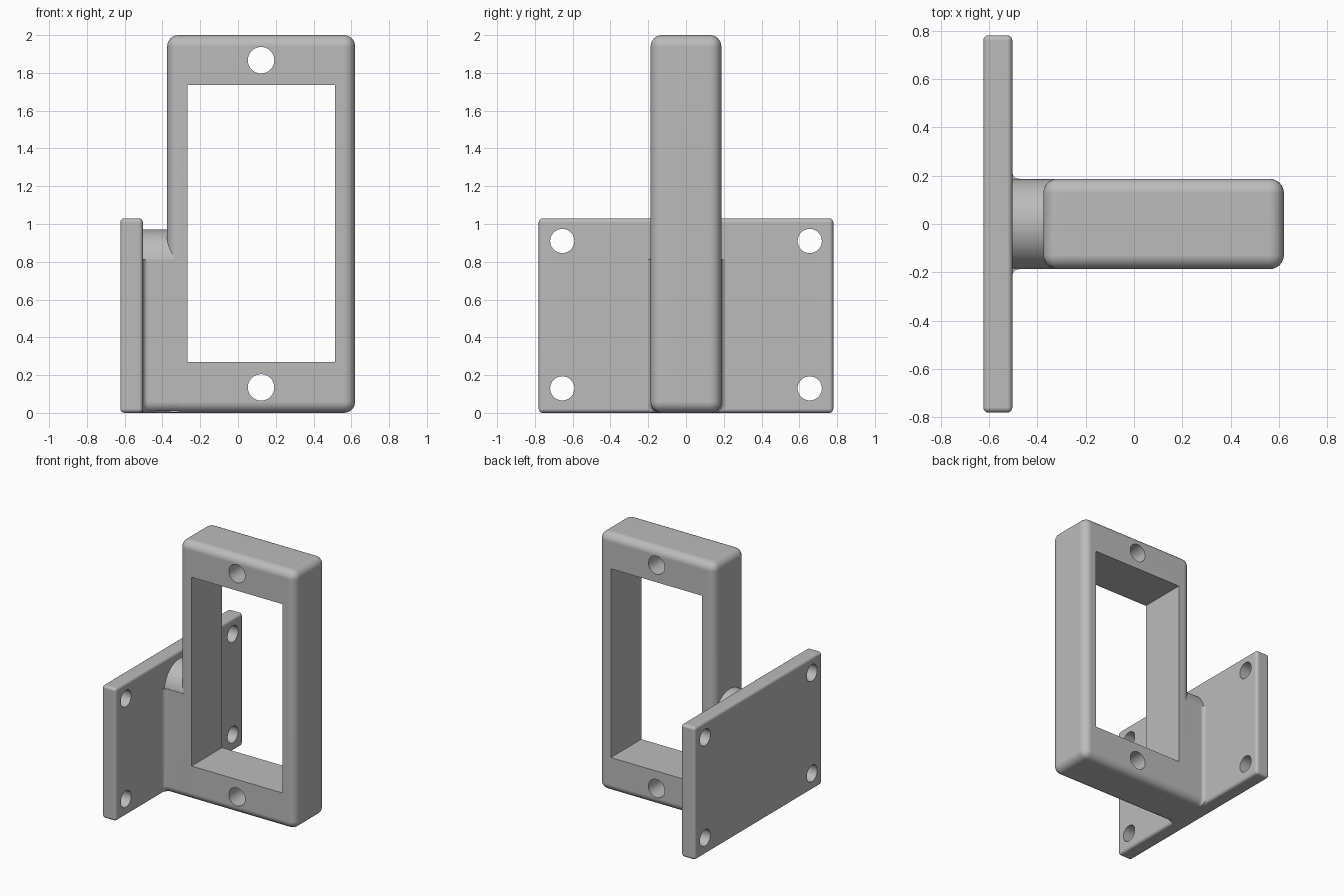
import bpy, bmesh, math
from mathutils import Matrix

if "Cube" in bpy.data.objects:
    bpy.data.objects.remove(bpy.data.objects["Cube"])

grey = bpy.data.materials.new("plain_grey")
grey.diffuse_color = (0.5, 0.5, 0.5, 1)
grey.use_nodes = True
grey.node_tree.nodes["Principled BSDF"].inputs["Base Color"].default_value = grey.diffuse_color


def add_object(name, bm):
    bmesh.ops.recalc_face_normals(bm, faces=bm.faces[:])
    mesh = bpy.data.meshes.new(name)
    bm.to_mesh(mesh)
    bm.free()
    ob = bpy.data.objects.new(name, mesh)
    bpy.context.collection.objects.link(ob)
    mesh.materials.append(grey)
    return ob


def box(name, x0, x1, y0, y1, z0, z1, radius=0.0, segments=6):
    bm = bmesh.new()
    bmesh.ops.create_cube(bm, size=1)
    for v in bm.verts:
        v.co = ((x0 + x1) / 2 + v.co.x * (x1 - x0),
                (y0 + y1) / 2 + v.co.y * (y1 - y0),
                (z0 + z1) / 2 + v.co.z * (z1 - z0))
    if radius:
        bmesh.ops.bevel(bm, geom=bm.edges[:], offset=radius, segments=segments,
                        profile=0.5, affect='EDGES')
    return add_object(name, bm)


def cylinder(name, centre, radius, depth, axis, sides=48):
    bm = bmesh.new()
    turn = Matrix.Rotation(math.pi / 2, 4, 'Y' if axis == 'X' else 'X')
    bmesh.ops.create_cone(bm, cap_ends=True, segments=sides, radius1=radius,
                          radius2=radius, depth=depth,
                          matrix=Matrix.Translation(centre) @ turn)
    return add_object(name, bm)


def combine(ob, other, operation):
    mod = ob.modifiers.new(operation, 'BOOLEAN')
    mod.operation, mod.solver, mod.object = operation, 'EXACT', other
    bpy.context.view_layer.objects.active = ob
    bpy.ops.object.modifier_apply(modifier=mod.name)
    bpy.data.objects.remove(other, do_unlink=True)


HALF = 0.187  # half thickness of the frame

# Upright frame with window and two screw holes
frame = box("frame_bracket", -0.375, 0.62, -HALF, HALF, 0, 2, 0.06, 8)
combine(frame, box("window_cutter", -0.268, 0.514, -1, 1, 0.27, 1.735), 'DIFFERENCE')
for z in (0.135, 1.867):
    combine(frame, cylinder("frame_hole_cutter", (0.122, 0, z), 0.07, 1, 'Y'), 'DIFFERENCE')

# Mounting plate with four screw holes
plate = box("mounting_plate", -0.623, -0.503, -0.78, 0.78, 0, 1.03, 0.022, 4)
for y in (-0.655, 0.655):
    for z in (0.13, 0.91):
        combine(plate, cylinder("plate_hole_cutter", (-0.56, y, z), 0.064, 0.5, 'X'), 'DIFFERENCE')

# Rib: rounded-bottom section lofted along x, flaring into a fillet at the plate
R, TOP, F = 0.06, 0.812, 0.028
stations = [(-0.31, 0)]
for i in range(7):
    a = math.pi / 2 * i / 6
    stations.append((-0.503 + F * (1 - math.sin(a)), F * (1 - math.cos(a))))
stations.append((-0.55, F))
bm = bmesh.new()
rings = []
for x, flare in stations:
    w = HALF + flare
    arc = [(w - R + R * math.sin(math.pi / 2 * i / 8), R - R * math.cos(math.pi / 2 * i / 8))
           for i in range(9)]
    section = arc + [(w, TOP), (-w, TOP)] + [(-y, z) for y, z in reversed(arc)]
    rings.append([bm.verts.new((x, y, z)) for y, z in section])
for a, b in zip(rings, rings[1:]):
    for i in range(len(a)):
        j = (i + 1) % len(a)
        bm.faces.new((a[i], a[j], b[j], b[i]))
bm.faces.new(rings[0])
bm.faces.new(rings[-1])
rib = add_object("rib", bm)

# Round boss on top of the rib
boss = cylinder("rounded_boss", (-0.445, 0, 0.784), 0.186, 0.21, 'X', 64)

# Join everything into one solid
combine(rib, boss, 'UNION')
combine(frame, rib, 'UNION')
combine(frame, plate, 'UNION')

bpy.ops.object.select_all(action='DESELECT')
frame.select_set(True)
bpy.context.view_layer.objects.active = frame
bpy.ops.object.shade_smooth_by_angle(angle=math.radians(30))
weighted = frame.modifiers.new("clean_normals", 'WEIGHTED_NORMAL')
weighted.keep_sharp = True
